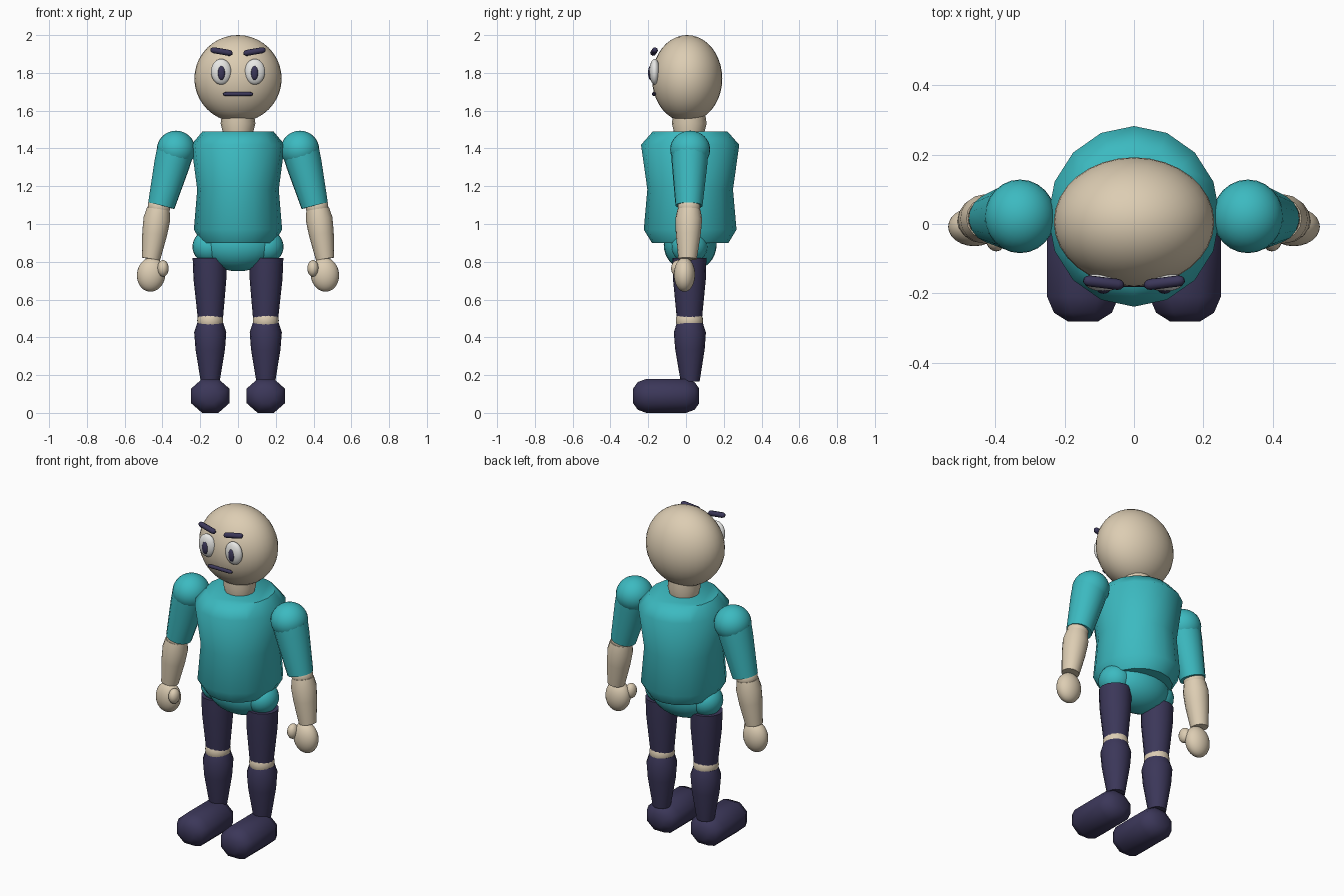
import bpy, bmesh, math
from mathutils import Vector, Matrix

if "Cube" in bpy.data.objects:
    bpy.data.objects.remove(bpy.data.objects["Cube"])


def material(name, rgb):
    m = bpy.data.materials.new(name)
    m.diffuse_color = (*rgb, 1)
    m.use_nodes = True
    m.node_tree.nodes["Principled BSDF"].inputs["Base Color"].default_value = m.diffuse_color
    return m


SKIN = material("skin", (0.72, 0.61, 0.45))
TEAL = material("teal cloth", (0.045, 0.49, 0.53))
NAVY = material("dark navy", (0.044, 0.038, 0.100))
WHITE = material("eye white", (0.80, 0.80, 0.78))


def finish(name, bm, mat, angle=50):
    bmesh.ops.recalc_face_normals(bm, faces=bm.faces)
    mesh = bpy.data.meshes.new(name)
    bm.to_mesh(mesh)
    bm.free()
    mesh.materials.append(mat)
    mesh.shade_smooth()
    mesh.set_sharp_from_angle(angle=math.radians(angle))
    ob = bpy.data.objects.new(name, mesh)
    bpy.context.collection.objects.link(ob)
    return ob


def ellipsoid(name, loc, radii, mat, tilt=0.0, seg=24, rings=16):
    bm = bmesh.new()
    bmesh.ops.create_uvsphere(bm, u_segments=seg, v_segments=rings, radius=1)
    bm.transform(Matrix.Translation(loc) @ Matrix.Rotation(tilt, 4, 'Y')
                 @ Matrix.Diagonal((*radii, 1)))
    return finish(name, bm, mat)


def turned(name, start, end, profile, mat, n=16, squash=(1, 1), spin=0.0):
    """Capped turned shape; profile holds (fraction along axis, radius)."""
    start, end = Vector(start), Vector(end)
    axis = end - start
    turn = Vector((0, 0, 1)).rotation_difference(axis.normalized()).to_matrix()
    bm = bmesh.new()
    loops = []
    for t, r in profile:
        ring = []
        for i in range(n):
            a = 2 * math.pi * i / n + spin
            p = Vector((r * squash[0] * math.cos(a), r * squash[1] * math.sin(a), 0))
            ring.append(bm.verts.new(start + axis * t + turn @ p))
        loops.append(ring)
    for lo, hi in zip(loops, loops[1:]):
        for i in range(n):
            j = (i + 1) % n
            bm.faces.new((lo[i], lo[j], hi[j], hi[i]))
    bm.faces.new(loops[0])
    bm.faces.new(loops[-1])
    return finish(name, bm, mat)


# Head and neck
ellipsoid("head", (0, 0.006, 1.77), (0.231, 0.186, 0.23), SKIN, seg=32, rings=20)
turned("neck", (0, 0.017, 1.46), (0, 0.017, 1.62),
       [(0, 0.08), (0.2, 0.082), (0.45, 0.092), (1, 0.08)], SKIN)

# Torso and pelvis
turned("torso", (0, 0.022, 0.90), (0, 0.022, 1.49),
       [(0, 0.195), (0.12, 0.236), (0.48, 0.218), (0.88, 0.25), (1, 0.19)],
       TEAL, squash=(0.99, 1.04))
ellipsoid("pelvis", (0, 0.022, 0.89), (0.2, 0.14, 0.14), TEAL)

# Mouth
BAR = [(0, 0.4), (0.06, 0.85), (0.15, 1), (0.85, 1), (0.94, 0.85), (1, 0.4)]
turned("mouth", (-0.08, -0.17, 1.688), (0.08, -0.17, 1.688),
       [(t, r * 0.011) for t, r in BAR], NAVY, n=8)

for s, side in ((-1, "left"), (1, "right")):
    # Eyes and brows
    ellipsoid(side + "_eye", (s * 0.089, -0.166, 1.806), (0.054, 0.028, 0.068), WHITE)
    ellipsoid(side + "_pupil", (s * 0.088, -0.187, 1.80), (0.020, 0.014, 0.038), NAVY,
              seg=16, rings=10)
    turned(side + "_brow", (s * 0.03, -0.176, 1.903), (s * 0.145, -0.162, 1.923),
           [(t, r * 0.016) for t, r in BAR], NAVY, n=8)

    # Arm
    ellipsoid(side + "_shoulder", (s * 0.328, 0.022, 1.394), (0.102, 0.106, 0.1), TEAL)
    turned(side + "_upper_arm", (s * 0.335, 0.02, 1.375), (s * 0.406, 0.016, 1.097),
           [(0, 0.098), (0.2, 0.095), (1, 0.072)], TEAL)
    ellipsoid(side + "_elbow", (s * 0.418, 0.016, 1.09), (0.06, 0.06, 0.06), SKIN)
    turned(side + "_forearm", (s * 0.422, 0.016, 1.078), (s * 0.461, 0.008, 0.815),
           [(0, 0.061), (0.2, 0.071), (0.5, 0.066), (1, 0.049)], SKIN)
    ellipsoid(side + "_hand", (s * 0.46, -0.008, 0.732), (0.075, 0.056, 0.091), SKIN,
              tilt=-s * 0.12)
    ellipsoid(side + "_thumb", (s * 0.397, -0.042, 0.765), (0.03, 0.037, 0.044), SKIN,
              seg=16, rings=12)

    # Leg
    ellipsoid(side + "_hip", (s * 0.149, 0.018, 0.88), (0.092, 0.095, 0.09), TEAL)
    turned(side + "_thigh", (s * 0.15, 0.018, 0.82), (s * 0.146, 0.018, 0.503),
           [(0, 0.09), (0.35, 0.087), (1, 0.067)], NAVY)
    ellipsoid(side + "_knee", (s * 0.147, 0.018, 0.489), (0.069, 0.072, 0.07), SKIN)
    turned(side + "_calf", (s * 0.147, 0.02, 0.476), (s * 0.147, 0.022, 0.165),
           [(0, 0.069), (0.16, 0.085), (0.45, 0.078), (1, 0.05)], NAVY)

    # Shoe, a blunt capsule lying front to back
    turned(side + "_shoe", (s * 0.147, 0.07, 0.09), (s * 0.147, -0.28, 0.09),
           [(0, 0.045), (0.07, 0.085), (0.2, 0.105), (0.8, 0.105), (0.93, 0.085), (1, 0.045)],
           NAVY, n=8, squash=(1.06, 0.93), spin=math.pi / 8)
